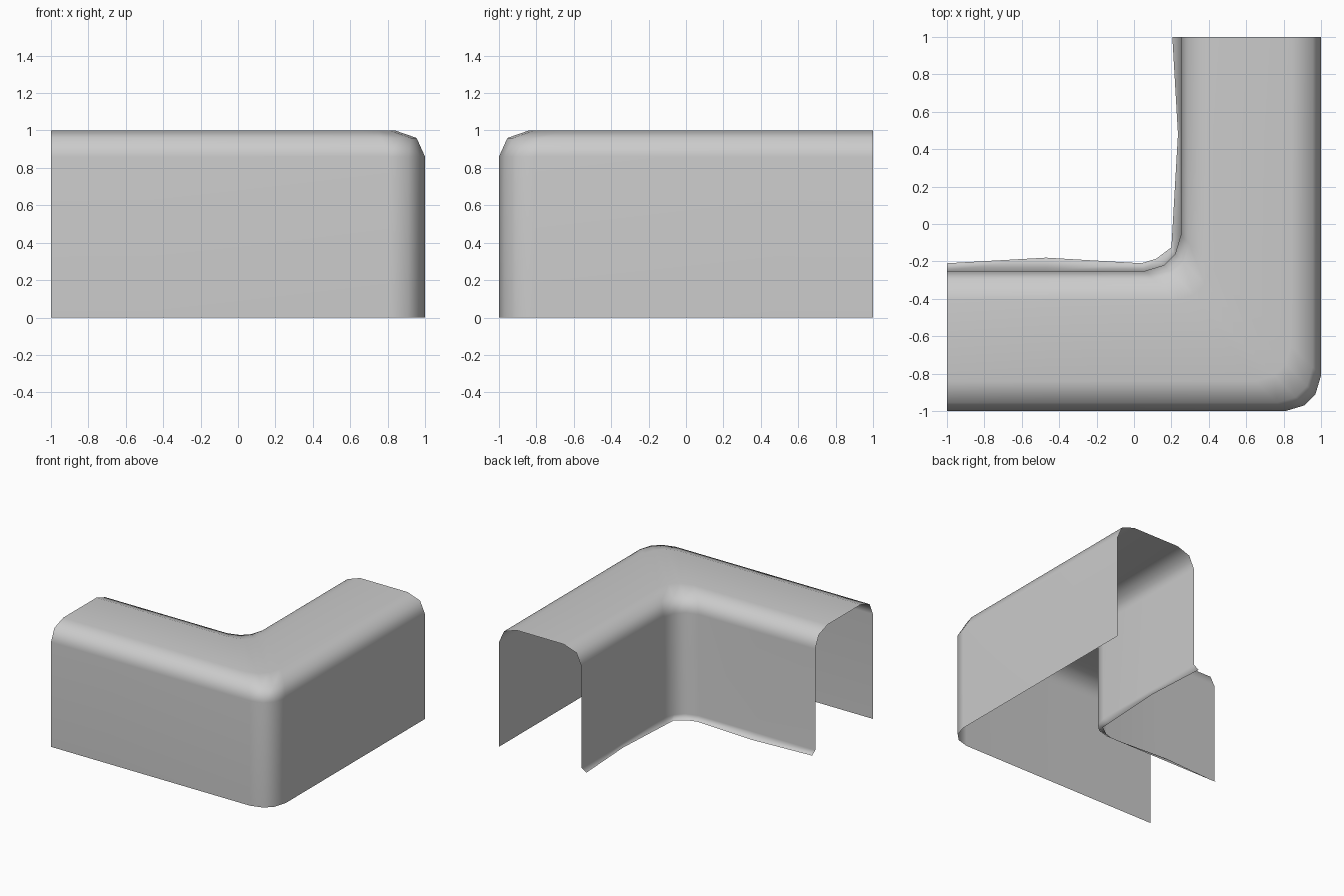
import bpy
import bmesh

cube = bpy.data.objects.get("Cube")
if cube:
    bpy.data.objects.remove(cube, do_unlink=True)

# Plain grey finish
grey = bpy.data.materials.new("light grey")
grey.use_nodes = True
colour = (0.6, 0.6, 0.6, 1)
grey.diffuse_color = colour
grey.node_tree.nodes["Principled BSDF"].inputs["Base Color"].default_value = colour

# Cross-section: (distance in from the outer wall, height)
profile = [(0, 0), (0, 0.86), (0.045, 0.96), (0.16, 1), (0.59, 1),
           (0.705, 0.96), (0.75, 0.86), (0.75, 0.03)]

# Outer plan path with a rounded corner, and the flared lip of the inner wall
path = [(-1, -1), (-0.47, -1), (0.81, -1), (0.91, -0.97),
        (0.97, -0.91), (1, -0.81), (1, 0.48), (1, 1)]
lip = [(-1, -0.21), (-0.47, -0.18), (0.04, -0.21), (0.12, -0.185),
       (0.2, -0.125), (0.205, -0.04), (0.235, 0.48), (0.205, 1)]


def station(i, d):
    """Plan position on path point i, moved in by d; arm ends stay put."""
    x, y = path[i]
    if i < 2:
        return x, y + d
    if i > 5:
        return x - d, y
    return x - d, y + d


# Sweep the section along the path as an open shell
bm = bmesh.new()
rows = []
for i in range(len(path)):
    row = [bm.verts.new((*station(i, d), z)) for d, z in profile]
    row.append(bm.verts.new((*lip[i], 0)))
    rows.append(row)
for a, b in zip(rows, rows[1:]):
    for j in range(len(a) - 1):
        bm.faces.new((a[j], b[j], b[j + 1], a[j + 1]))

mesh = bpy.data.meshes.new("corner_cover")
bm.to_mesh(mesh)
bm.free()
mesh.materials.append(grey)
cover = bpy.data.objects.new("corner_cover", mesh)
bpy.context.collection.objects.link(cover)

# Smooth rounded edges with flat-looking walls
mesh.shade_smooth()
weighted = cover.modifiers.new("weighted_normals", "WEIGHTED_NORMAL")
weighted.keep_sharp = True
